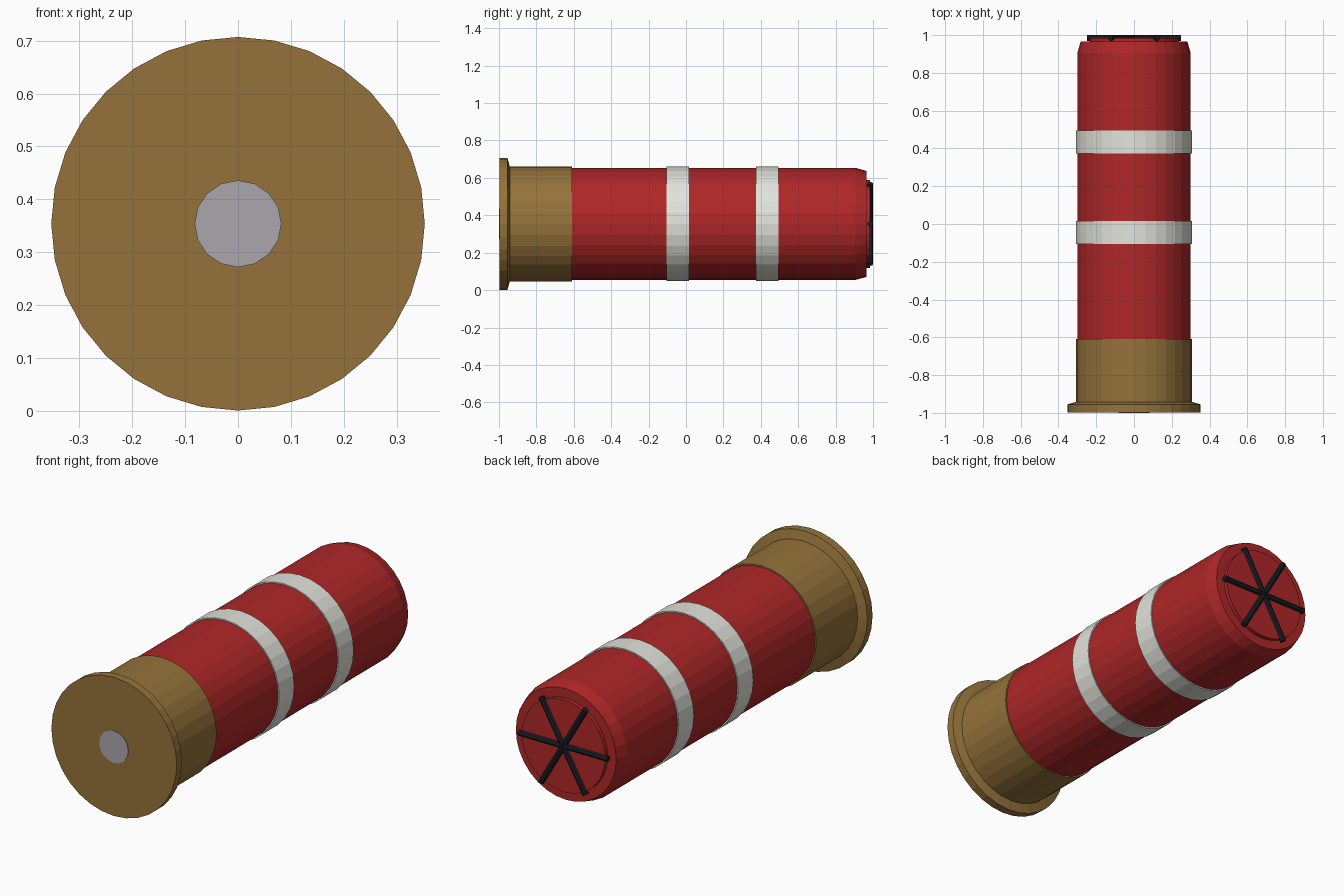
import bpy, bmesh, math
from mathutils import Matrix, Vector

old = bpy.data.objects.get("Cube")
if old:
    bpy.data.objects.remove(old, do_unlink=True)

AXIS_Z = 0.354


def material(name, rgb):
    m = bpy.data.materials.new(name)
    m.use_nodes = True
    color = (*rgb, 1.0)
    m.diffuse_color = color
    m.node_tree.nodes["Principled BSDF"].inputs["Base Color"].default_value = color
    return m


brass = material("brass", (0.30, 0.17, 0.043))
red = material("red_plastic", (0.43, 0.02, 0.021))
white = material("white_band", (0.76, 0.77, 0.71))
steel = material("primer_grey", (0.40, 0.39, 0.42))
dark = material("dark_crimp", (0.011, 0.013, 0.018))


def finish(name, bm, mat):
    bmesh.ops.recalc_face_normals(bm, faces=bm.faces)
    mesh = bpy.data.meshes.new(name)
    bm.to_mesh(mesh)
    bm.free()
    mesh.materials.append(mat)
    obj = bpy.data.objects.new(name, mesh)
    obj.location.z = AXIS_Z
    bpy.context.collection.objects.link(obj)
    return obj


def lathe(name, profile, mat, sides=32):
    """Flat-shaded solid turned around the long axis from (radius, y) points."""
    bm = bmesh.new()
    rings = []
    for r, y in profile:
        angles = [math.tau * i / sides for i in range(sides)]
        rings.append([bm.verts.new((r * math.cos(a), y, r * math.sin(a))) for a in angles])
    for a, b in zip(rings, rings[1:]):
        for i in range(sides):
            j = (i + 1) % sides
            bm.faces.new((a[i], a[j], b[j], b[i]))
    bm.faces.new(rings[0])
    bm.faces.new(rings[-1])
    return finish(name, bm, mat)


# Metal base with its wider rim, and the primer in its centre
lathe("brass_base", [(0.353, -0.997), (0.353, -0.955), (0.307, -0.942), (0.307, -0.61)], brass)
lathe("primer", [(0.082, -1.0), (0.082, -0.98)], steel, 16)

# Plastic tube with a tapered mouth, and the raised closing disc
lathe("hull", [(0.3, -0.63), (0.3, 0.905), (0.283, 0.965)], red)
lathe("crimp_disc", [(0.235, 0.95), (0.235, 0.985)], red)

# Two pale bands around the tube
for label, start in (("rear", -0.105), ("forward", 0.373)):
    lathe(label + "_band", [(0.306, start), (0.306, start + 0.121)], white)

# Six crimp folds: three thin rods crossing at the centre of the disc
bm = bmesh.new()
for i in range(3):
    turn = Matrix.Rotation(math.radians(60 * i), 4, 'Y')
    lay = Matrix.Rotation(math.pi / 2, 4, 'Y')
    bmesh.ops.create_cone(bm, cap_ends=True, segments=8, radius1=0.015, radius2=0.015,
                          depth=0.5, matrix=Matrix.Translation(Vector((0, 0.985, 0))) @ turn @ lay)
finish("crimp_folds", bm, dark)
